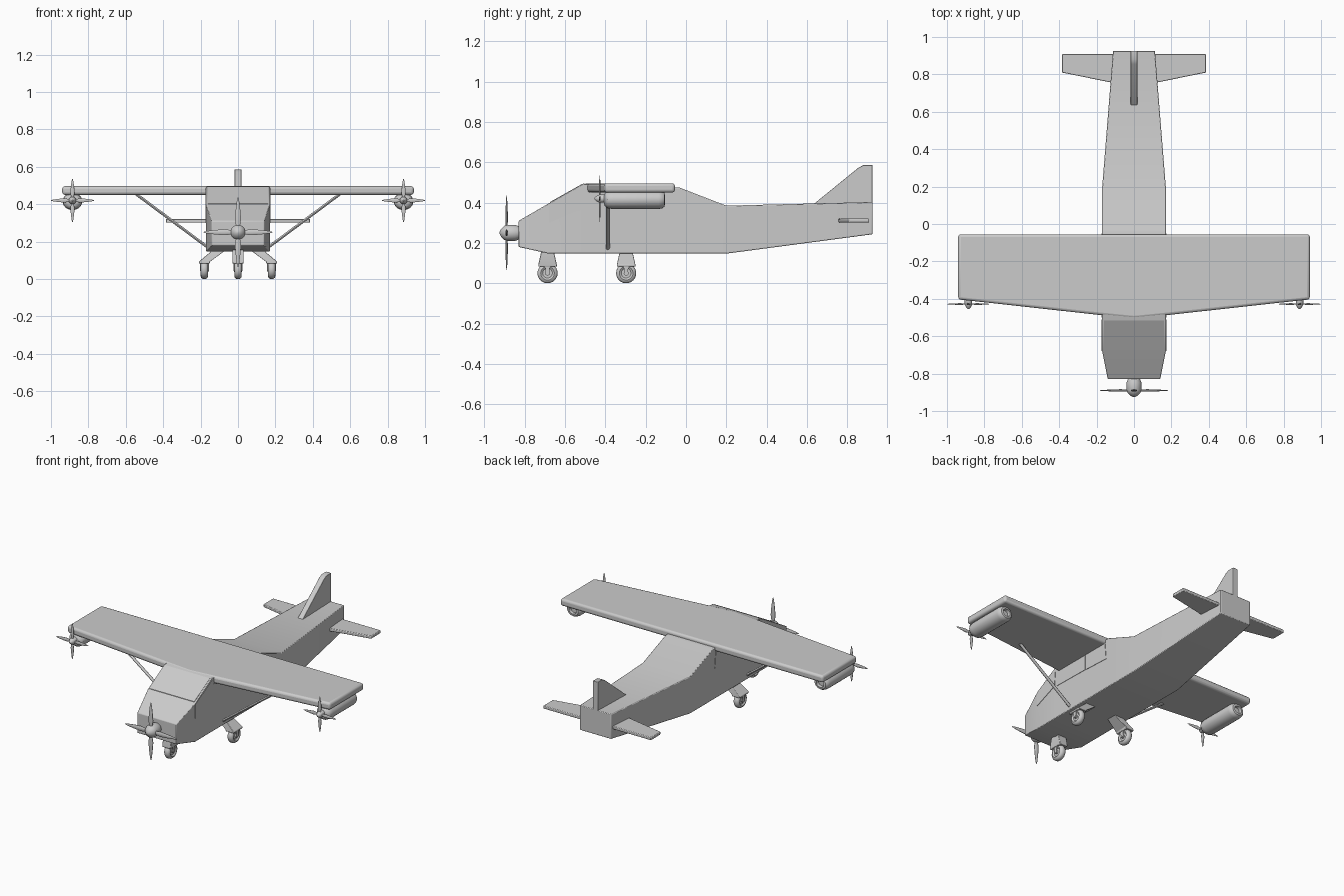
import bpy, bmesh, math
from mathutils import Vector, Matrix

if "Cube" in bpy.data.objects:
    bpy.data.objects.remove(bpy.data.objects["Cube"])


def finish(name, bm, smooth=True, bevel=0, segs=2):
    bmesh.ops.recalc_face_normals(bm, faces=bm.faces)
    me = bpy.data.meshes.new(name)
    bm.to_mesh(me)
    bm.free()
    ob = bpy.data.objects.new(name, me)
    bpy.context.collection.objects.link(ob)
    if bevel:
        m = ob.modifiers.new("bevel", 'BEVEL')
        m.width, m.segments, m.limit_method = bevel, segs, 'ANGLE'
        m.angle_limit = math.radians(40)
    if smooth:
        bpy.ops.object.select_all(action='DESELECT')
        bpy.context.view_layer.objects.active = ob
        ob.select_set(True)
        bpy.ops.object.shade_smooth_by_angle(angle=math.radians(35))
    return ob


def loft(name, rings, **kw):
    """Skin equal-length rings of points and cap both ends."""
    bm = bmesh.new()
    vs = [[bm.verts.new(p) for p in r] for r in rings]
    n = len(vs[0])
    for a, b in zip(vs, vs[1:]):
        for i in range(n):
            bm.faces.new((a[i], a[(i + 1) % n], b[(i + 1) % n], b[i]))
    bm.faces.new(vs[0])
    bm.faces.new(vs[-1])
    return finish(name, bm, **kw)


def slab(name, pts, axis, lo, hi, **kw):
    """Extrude a flat outline along an axis (0 = x, 2 = z)."""
    def ring(t):
        return [(t, *p) if axis == 0 else (*p, t) for p in pts]
    return loft(name, [ring(lo), ring(hi)], **kw)


def lathe(name, profile, loc, direction, n=24, squash=(1, 1), **kw):
    """Revolve (distance, radius) pairs about a direction from loc."""
    d = Vector(direction).normalized()
    u = Vector((0, 1, 0)) if abs(d.y) < 0.9 else Vector((1, 0, 0))
    v = d.cross(u)
    rings = [[Vector(loc) + d * t + (u * math.cos(2 * math.pi * i / n) * squash[0]
              + v * math.sin(2 * math.pi * i / n) * squash[1]) * r
              for i in range(n)] for t, r in profile]
    return loft(name, rings, **kw)


def propeller(name, x, y, z, radius, width):
    for k in range(4):
        a = k * math.pi / 2
        lathe(f"{name}_blade_{k + 1}",
              [(0, width * .45), (radius * .2, width * .7), (radius * .38, width),
               (radius * .65, width * .75), (radius * .9, width * .4), (radius, width * .12)],
              (x, y, z), (math.cos(a), 0, math.sin(a)), n=10, squash=(.4, 1))


# Fuselage
stations = [(-.83, .14, .18, .31), (-.68, .17, .147, .397), (-.51, .17, .147, .494),
            (-.06, .17, .147, .476), (-.03, .17, .147, .474), (.2, .17, .147, .385), (.925, .112, .243, .403)]
loft("fuselage", [[(-w, y, b), (w, y, b), (w, y, t), (-w, y, t)] for y, w, b, t in stations],
     bevel=.004)

# Side windows
windows = {"front": [(-.68, .30), (-.52, .365), (-.51, .485), (-.68, .39)],
           "middle": [(-.50, .357), (-.24, .352), (-.24, .452), (-.50, .452)],
           "rear": [(-.23, .35), (-.05, .342), (-.06, .452), (-.23, .452)]}
for s, side in ((-1, "left"), (1, "right")):
    for key, pts in windows.items():
        slab(f"{key}_window_{side}", pts, 0, s * .165, s * .1725, smooth=False)

# Windscreen panel
loft("windscreen", [[(-.16, -.675, .402 + h), (.16, -.675, .402 + h),
                     (.16, -.515, .492 + h), (-.16, -.515, .492 + h)] for h in (-.01, .001)],
     smooth=False)

# Wing
half = [(.94, -.055), (.94, -.403), (.17, -.488), (0, -.505)]
slab("wing", half + [(-x, y) for x, y in half[-2::-1]], 2, .45, .496, bevel=.014, segs=3)

# Tail surfaces
slab("tail_fin", [(.63, .39), (.855, .573), (.88, .586), (.925, .586), (.925, .39)],
     0, -.018, .018, bevel=.002)
stab = [(.385, .908), (.385, .81), (.10, .752), (.10, .908)]
for s, side in ((-1, "left"), (1, "right")):
    slab(f"tailplane_{side}", [(s * x, y) for x, y in stab], 2, .301, .321, bevel=.004)

# Nose propeller
lathe("nose_spinner", [(0, .032), (.02, .04), (.06, .04), (.075, .034), (.09, .019), (.097, .004)],
      (0, -.828, .25), (0, -1, 0))
propeller("nose_propeller", 0, -.89, .25, .185, .017)

# Wingtip engines, struts
for s, side in ((-1, "left"), (1, "right")):
    lathe(f"engine_pod_{side}",
          [(.02, .022), (0, .024), (.002, .036), (.012, .044), (.03, .048), (.26, .048),
           (.285, .044), (.298, .032), (.302, .02)],
          (s * .885, -.105, .415), (0, -1, 0), squash=(1.1, .97))
    lathe(f"engine_spinner_{side}", [(0, .02), (.03, .02), (.045, .013), (.055, .003)],
          (s * .885, -.40, .42), (0, -1, 0))
    propeller(f"engine_propeller_{side}", s * .885, -.428, .42, .115, .012)
    a, b = Vector((s * .16, -.388, .168)), Vector((s * .55, -.388, .458))
    lathe(f"wing_strut_{side}", [(0, .01), ((b - a).length, .01)], a, b - a, n=12, squash=(1, .75))


def gear(name, x, y, top):
    """Leg fairing from fuselage belly, fork and wheel; top = (centre x, half width)."""
    cx, w = top
    rings = []
    for px, hw, hy, z in ((cx, w, .032, .155), (x, .03, .046, .092), (x, .028, .046, .082)):
        rings.append([(px - hw, y - hy, z), (px + hw, y - hy, z),
                      (px + hw, y + hy, z), (px - hw, y + hy, z)])
    loft(f"{name}_leg", rings, bevel=.003)
    for s in (-1, 1):
        slab(f"{name}_fork_{'outer' if s > 0 else 'inner'}",
             [(y - .012, .088), (y + .012, .088), (y + .008, .042), (y - .008, .042)],
             0, x + s * .019, x + s * .024, smooth=False)
    lathe(f"{name}_wheel",
          [(-.013, .024), (-.016, .028), (-.02, .034), (-.017, .043), (-.009, .049), (0, .05),
           (.009, .049), (.017, .043), (.02, .034), (.016, .028), (.013, .024)],
          (x, y, .05), (1, 0, 0))
    lathe(f"{name}_hub", [(-.021, .012), (.021, .012)], (x, y, .05), (1, 0, 0), n=16)


# Landing gear
gear("nose_gear", 0, -.687, (0, .03))
gear("left_gear", -.18, -.297, (-.10, .035))
gear("right_gear", .18, -.297, (.10, .035))
